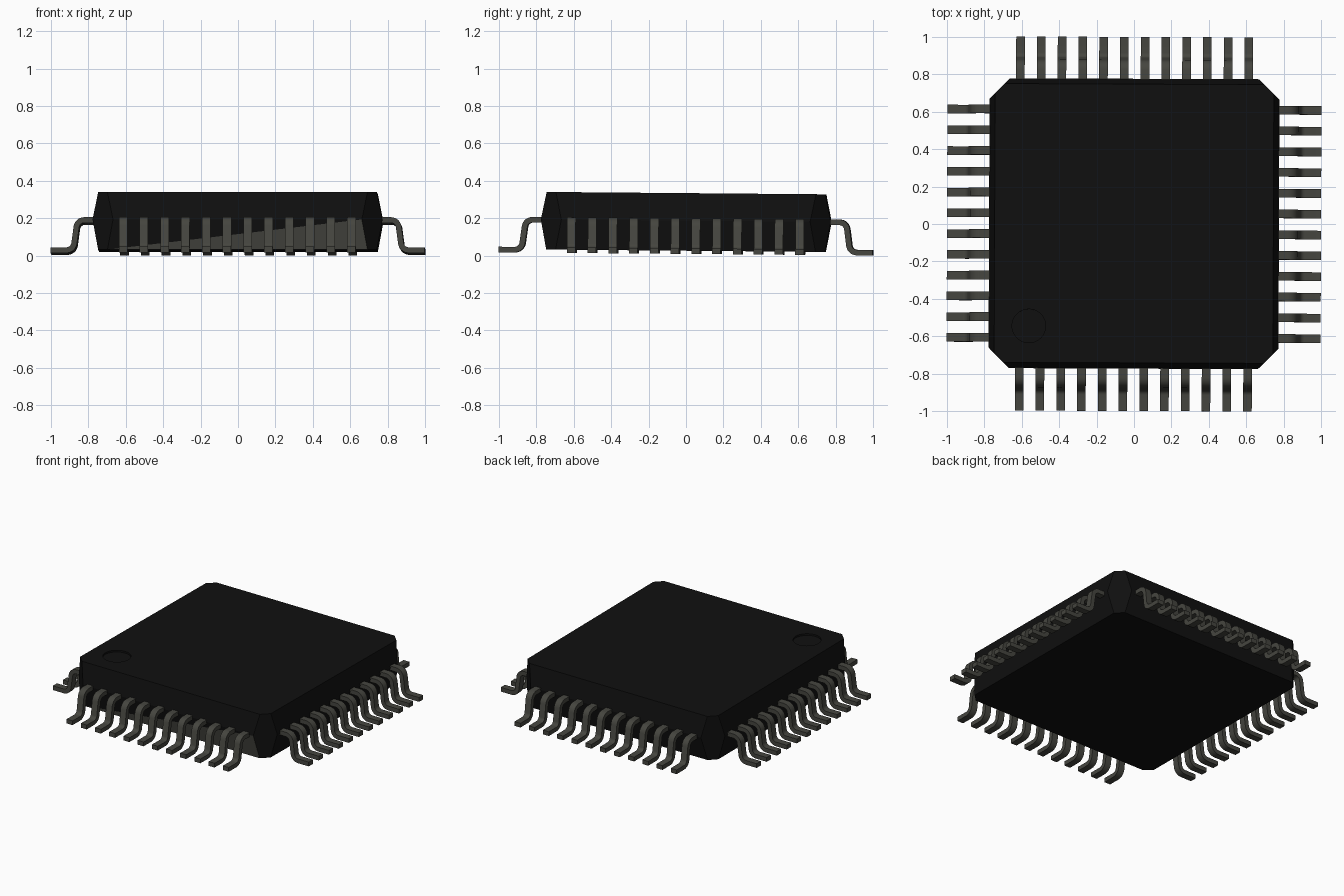
import bpy, bmesh
from math import sin, cos, radians, pi
from mathutils import Matrix, Vector

if "Cube" in bpy.data.objects:
    bpy.data.objects.remove(bpy.data.objects["Cube"], do_unlink=True)


def material(name, rgb):
    m = bpy.data.materials.new(name)
    m.use_nodes = True
    m.diffuse_color = (*rgb, 1)
    bsdf = next(n for n in m.node_tree.nodes if n.type == "BSDF_PRINCIPLED")
    bsdf.inputs["Base Color"].default_value = (*rgb, 1)
    return m


BLACK = material("black plastic", (0.005, 0.005, 0.005))
METAL = material("dull grey metal", (0.06, 0.06, 0.05))
# The whole package leans very slightly
LEAN = Matrix.Rotation(-0.0085, 4, "X") @ Matrix.Rotation(-0.004, 4, "Z")


def make_object(name, bm, mats, lean=LEAN):
    bmesh.ops.recalc_face_normals(bm, faces=bm.faces)
    bm.transform(lean)
    mesh = bpy.data.meshes.new(name)
    bm.to_mesh(mesh)
    bm.free()
    for m in mats:
        mesh.materials.append(m)
    ob = bpy.data.objects.new(name, mesh)
    bpy.context.collection.objects.link(ob)
    bpy.ops.object.select_all(action="DESELECT")
    ob.select_set(True)
    bpy.context.view_layer.objects.active = ob
    return ob


# Body: octagon rings, widest in the middle, with vertical corner cuts
def ring(bm, half, z):
    c = 1.44 - half
    corners = [(-c, -half), (c, -half), (half, -c), (half, c),
               (c, half), (-c, half), (-half, c), (-half, -c)]
    return [bm.verts.new((x, y, z)) for x, y in corners]


bm = bmesh.new()
low, mid, top = ring(bm, 0.745, 0.026), ring(bm, 0.775, 0.187), ring(bm, 0.745, 0.334)
bm.faces.new(low)
bm.faces.new(top)
for a, b in ((low, mid), (mid, top)):
    for i in range(8):
        j = (i + 1) % 8
        if a is low and i == 0:
            # Grey half of the lower front slope
            bm.faces.new((a[0], a[1], b[1])).material_index = 1
            bm.faces.new((a[0], b[1], b[0]))
        else:
            bm.faces.new((a[i], a[j], b[j], b[i]))
body = make_object("body", bm, (BLACK, METAL))

# Round index dimple sunk into the top
bm = bmesh.new()
bmesh.ops.create_cone(bm, cap_ends=True, segments=32, radius1=0.09, radius2=0.09,
                      depth=0.06, matrix=Matrix.Translation((-0.56, -0.55, 0.352)))
cutter = make_object("dimple_cutter", bm, (BLACK,))
cutter.hide_render = True
cut = body.modifiers.new("dimple", "BOOLEAN")
cut.operation, cut.object, cut.solver = "DIFFERENCE", cutter, "EXACT"
bpy.context.view_layer.objects.active = body
bpy.ops.object.modifier_apply(modifier=cut.name)
bpy.data.objects.remove(cutter, do_unlink=True)

# Pin centre line: flat shoulder, two bends, flat foot
R, THICK, WIDTH, PITCH, COUNT = 0.042, 0.03, 0.046, 0.111, 12
path = [(0.74, 0.185)]
for cx, cz, start, end in ((0.82, 0.185 - R, 90, 10), (0.915, 0.024 + R, 190, 270)):
    for k in range(7):
        t = radians(start + (end - start) * k / 6)
        path.append((cx + R * cos(t), cz + R * sin(t)))
path.append((1.0, 0.024))


def pin_sections():
    pts = [Vector(p) for p in path]
    for i, p in enumerate(pts):
        d = (pts[min(i + 1, len(pts) - 1)] - pts[max(i - 1, 0)]).normalized()
        if i in (0, len(pts) - 1):
            d = Vector((1, 0))
        n = Vector((-d.y, d.x)) * THICK / 2
        yield p + n, p - n


def add_pin(bm, along):
    rings = []
    for hi, lo in pin_sections():
        rings.append([bm.verts.new((q.x, along + s * WIDTH / 2, q.y))
                      for q, s in ((hi, -1), (hi, 1), (lo, 1), (lo, -1))])
    for a, b in zip(rings, rings[1:]):
        for i in range(4):
            j = (i + 1) % 4
            bm.faces.new((a[i], a[j], b[j], b[i]))
    bm.faces.new(rings[0])
    bm.faces.new(rings[-1])


# One row of pins on each side
for turn, side in enumerate(("left", "back", "right", "front")):
    bm = bmesh.new()
    for k in range(COUNT):
        add_pin(bm, (k - (COUNT - 1) / 2) * PITCH)
    make_object(side + "_pins", bm, (METAL,), LEAN @ Matrix.Rotation(turn * pi / 2, 4, "Z"))
    bpy.ops.object.shade_smooth_by_angle(angle=radians(35))
